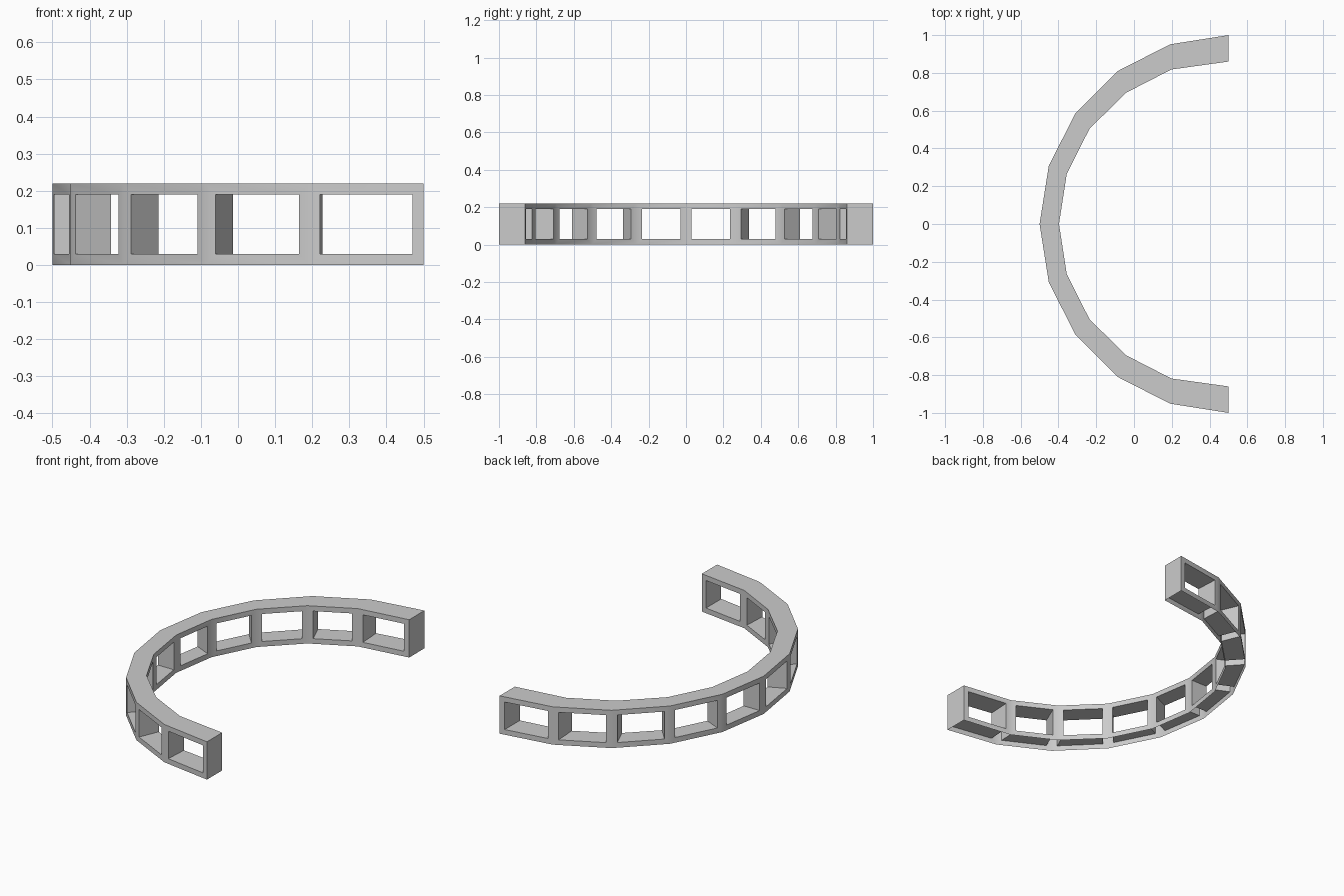
import bpy, bmesh, math
from mathutils import Vector

if "Cube" in bpy.data.objects:
    bpy.data.objects.remove(bpy.data.objects["Cube"])

HEIGHT, RIM, N = 0.22, 0.03, 10
# inner wall corners, from the middle of the arc to one end
half = [(-0.397, 0), (-0.356, 0.266), (-0.235, 0.505), (-0.04, 0.696), (0.198, 0.818), (0.5, 0.86)]
inner = [(x, -y) for x, y in half[:0:-1]] + half
# outer wall corners lie on a half circle
outer = [(0.5 - math.cos(a), math.sin(a))
         for a in (math.radians(-90 + 18 * i) for i in range(N + 1))]

bm = bmesh.new()


def column(points):
    return [[bm.verts.new((x, y, z)) for z in (0, HEIGHT)] for x, y in points]


def window_panel(a, b):
    """Wall panel between two columns with an evenly inset opening; returns the opening loop."""
    corners = [a[0], b[0], b[1], a[1]]
    step = (b[0].co - a[0].co).normalized() * RIM
    up = Vector((0, 0, RIM))
    shifts = [step + up, up - step, -step - up, step - up]
    hole = [bm.verts.new(v.co + s) for v, s in zip(corners, shifts)]
    for k in range(4):
        j = (k + 1) % 4
        bm.faces.new((corners[k], corners[j], hole[j], hole[k]))
    return hole


cols_out, cols_in = column(outer), column(inner)
for i in range(N):
    # outer and inner walls, joined by a window tunnel
    h_out = window_panel(cols_out[i], cols_out[i + 1])
    h_in = window_panel(cols_in[i], cols_in[i + 1])
    for k in range(4):
        j = (k + 1) % 4
        bm.faces.new((h_out[k], h_out[j], h_in[j], h_in[k]))
    # top cover (the underside stays open)
    bm.faces.new((cols_out[i][1], cols_out[i + 1][1], cols_in[i + 1][1], cols_in[i][1]))

# end caps
for i in (0, N):
    bm.faces.new((cols_out[i][0], cols_out[i][1], cols_in[i][1], cols_in[i][0]))

bmesh.ops.recalc_face_normals(bm, faces=bm.faces)
# make sure the top cover faces up
if next(f for f in bm.faces if all(v.co.z > HEIGHT - 0.001 for v in f.verts)).normal.z < 0:
    bmesh.ops.reverse_faces(bm, faces=bm.faces)

mesh = bpy.data.meshes.new("curved_window_frame")
bm.to_mesh(mesh)
bm.free()
obj = bpy.data.objects.new("curved_window_frame", mesh)
bpy.context.collection.objects.link(obj)
bpy.context.view_layer.objects.active = obj
obj.select_set(True)
bpy.ops.object.shade_smooth_by_angle(angle=math.radians(30))
